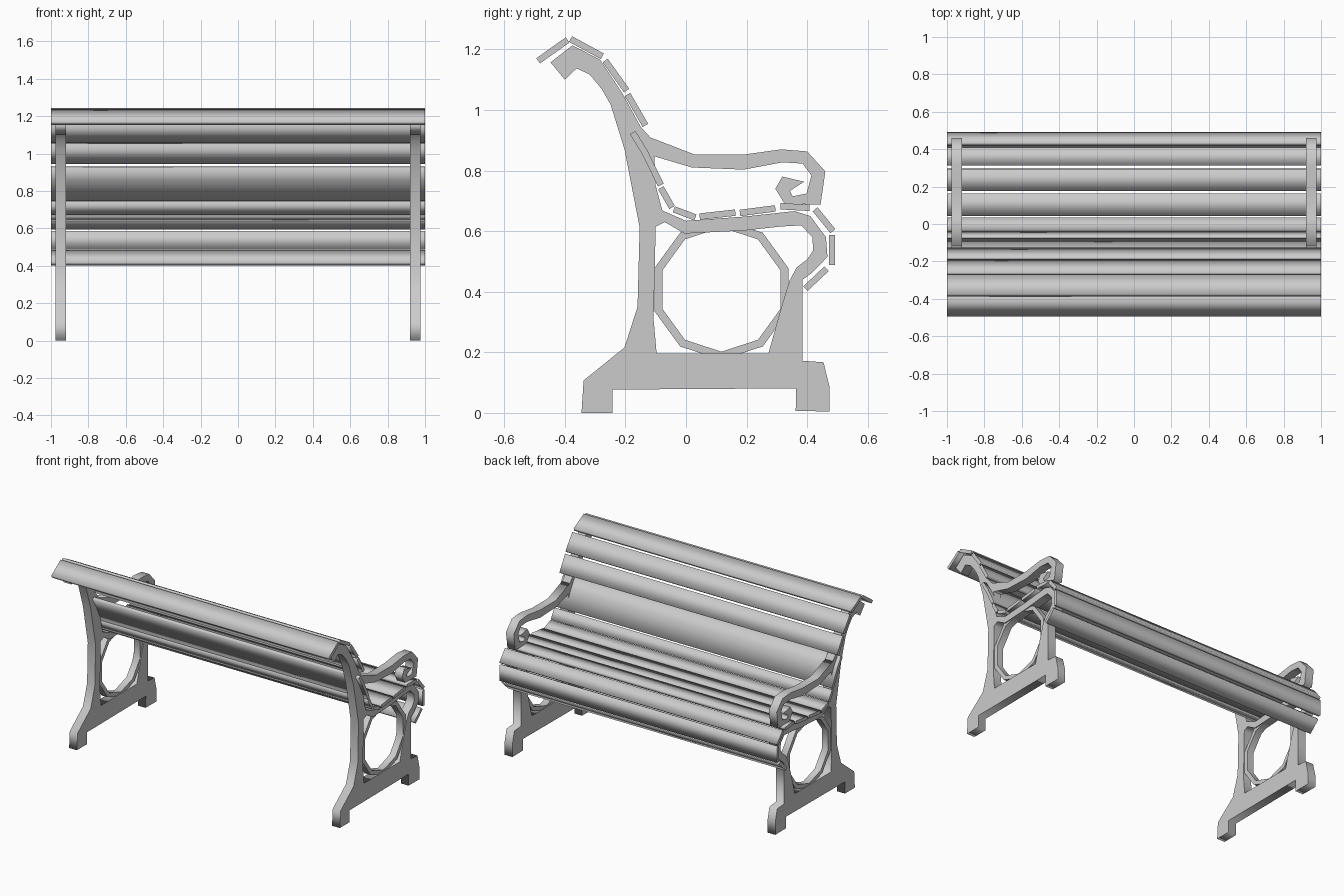
import bpy, math
from mathutils import Vector


def profile(name, loops, x, half):
    """Extrude closed (y, z) outlines along x; inner loops become holes."""
    cu = bpy.data.curves.new(name, 'CURVE')
    cu.dimensions = '2D'
    cu.fill_mode = 'BOTH'
    cu.extrude = half
    for pts in loops:
        sp = cu.splines.new('POLY')
        sp.points.add(len(pts) - 1)
        for p, (y, z) in zip(sp.points, pts):
            p.co = (y, z, 0, 1)
        sp.use_cyclic_u = True
    ob = bpy.data.objects.new(name, cu)
    bpy.context.collection.objects.link(ob)
    ob.location.x = x
    ob.rotation_euler = (math.pi / 2, 0, math.pi / 2)
    bpy.ops.object.select_all(action='DESELECT')
    ob.select_set(True)
    bpy.context.view_layer.objects.active = ob
    bpy.ops.object.convert(target='MESH')
    return ob


def thicken(path, t):
    """Closed outline of a flat board following a short path."""
    path = [Vector(p) for p in path]
    left, right = [], []
    for i, p in enumerate(path):
        d = (path[min(i + 1, len(path) - 1)] - path[max(i - 1, 0)]).normalized()
        n = Vector((-d.y, d.x)) * t / 2
        left.append(p + n)
        right.append(p - n)
    return left + right[::-1]


def ngon(cy, cz, r, n):
    return [(cy + r * math.sin(2 * math.pi * i / n), cz + r * math.cos(2 * math.pi * i / n))
            for i in range(n)]


# cast end frame: feet, legs, seat support and curled back
frame = [(-.345, 0), (-.243, 0), (-.243, .077), (.364, .081), (.362, .006), (.474, .005),
         (.474, .085), (.454, .167), (.385, .172), (.385, .44), (.417, .463), (.467, .515),
         (.462, .58), (.41, .65), (.358, .666), (.193, .648), (0, .634), (-.078, .668),
         (-.1, .75), (-.104, .84), (-.114, .905), (-.15, .945), (-.21, 1.055), (-.285, 1.167),
         (-.375, 1.213), (-.447, 1.157), (-.4, 1.1), (-.361, 1.137), (-.318, 1.117),
         (-.279, 1.07), (-.249, 1.018), (-.203, .87), (-.153, .612), (-.16, .35),
         (-.203, .216), (-.338, .107)]
opening = [(-.1, .615), (-.107, .31), (-.097, .196), (.272, .196), (.315, .35), (.342, .437),
           (.365, .48), (.4, .507), (.42, .536), (.417, .58), (.38, .619), (.31, .615),
           (.193, .602), (-.005, .592), (-.07, .63)]

# armrest with scrolled end
arm = [(-.125, .912), (.028, .853), (.193, .853), (.315, .87), (.4, .863), (.46, .797),
       (.444, .687), (.325, .691), (.295, .74), (.318, .78), (.39, .763), (.343, .733),
       (.352, .715), (.398, .724), (.414, .784), (.385, .823), (.318, .827), (.19, .803),
       (.02, .81), (-.115, .85)]

for side, s in (("left", -1), ("right", 1)):
    x = .947 * s
    profile(side + "_end_frame", [frame, opening], x, .028)
    profile(side + "_armrest", [arm], x, .028)
    # ten-sided ring between the legs
    profile(side + "_ring", [ngon(.117, .407, .232, 10), ngon(.117, .407, .205, 10)], x, .022)

# long boards, from the top of the back round to under the front edge
slats = [
    [(-.488, 1.162), (-.391, 1.231)],
    [(-.381, 1.234), (-.276, 1.177)],
    [(-.267, 1.163), (-.196, 1.064)],
    [(-.193, 1.051), (-.134, .949)],
    [(-.176, .925), (-.137, .862), (-.083, .752)],
    [(-.083, .743), (-.046, .678)],
    [(-.04, .672), (.031, .645)],
    [(.045, .648), (.163, .661)],
    [(.178, .66), (.295, .675)],
    [(.312, .682), (.408, .677)],
    [(.426, .672), (.485, .6)],
    [(.482, .587), (.482, .488)],
    [(.464, .476), (.394, .41)],
]
for i, path in enumerate(slats):
    profile("slat_%02d" % (i + 1), [thicken(path, .021)], 0, 1.0)
